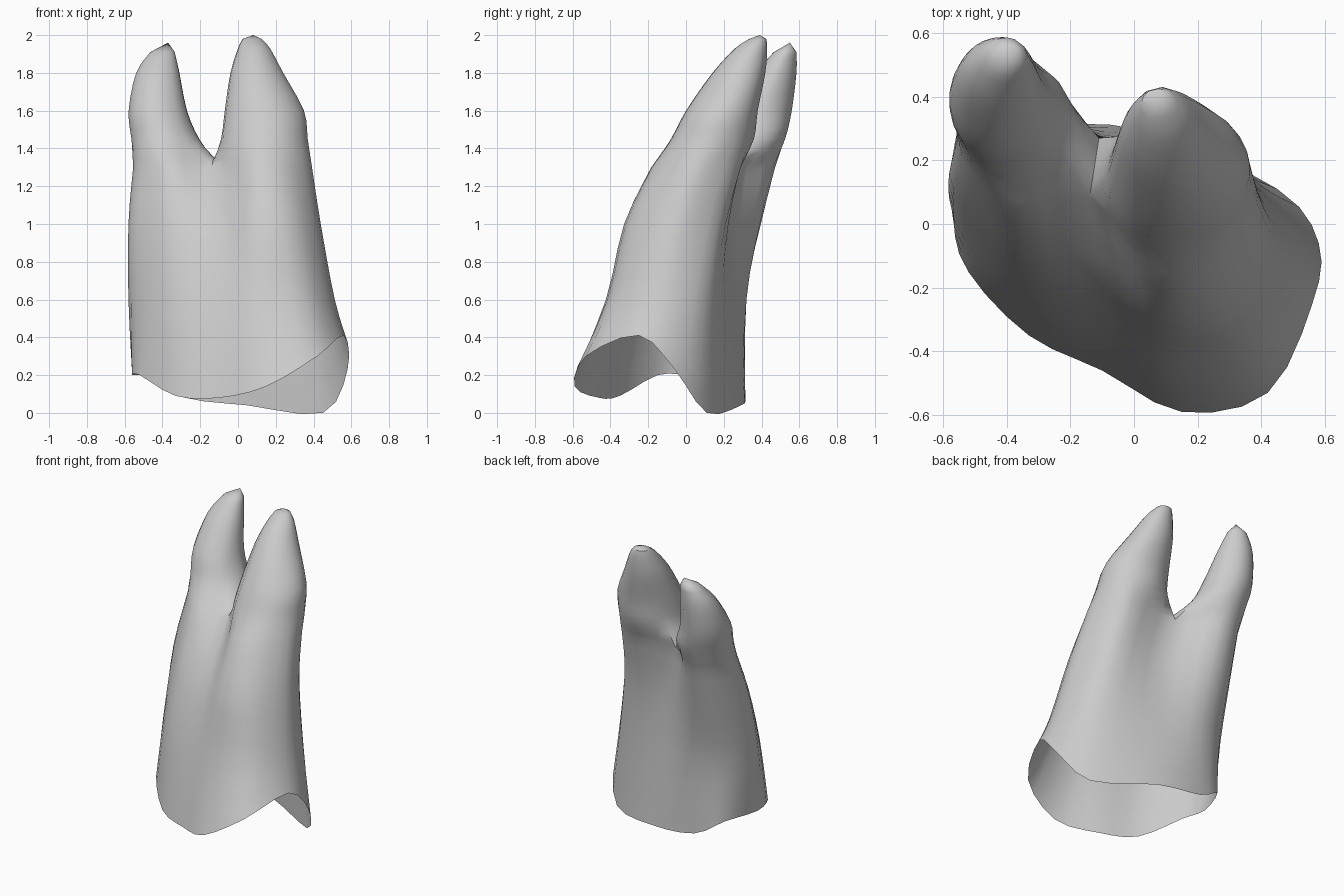
import bpy
import bmesh
import math
from mathutils import Vector

default_cube = bpy.data.objects.get("Cube")
if default_cube:
    bpy.data.objects.remove(default_cube, do_unlink=True)

AROUND = 3      # mesh steps between neighbouring section points
UPWARD = 3      # mesh steps between neighbouring sections
FRONT, BACK = 3 * AROUND, 9 * AROUND    # the grooves where the roots part


def catmull(a, b, c, d, t):
    """Point on the smooth curve between b and c."""
    return 0.5 * (2 * b + (c - a) * t + (2 * a - 5 * b + 4 * c - d) * t ** 2
                  + (3 * b - a - 3 * c + d) * t ** 3)


def smooth_ring(points):
    """Closed smooth ring through the section points."""
    n = len(points)
    return [catmull(points[i - 1], points[i], points[(i + 1) % n],
                    points[(i + 2) % n], s / AROUND)
            for i in range(n) for s in range(AROUND)]


def smooth_levels(rings):
    """Extra rings between the given ones, on a smooth vertical curve."""
    padded = [rings[0]] + rings + [rings[-1]]
    levels = []
    for i in range(len(rings) - 1):
        for s in range(UPWARD):
            levels.append([catmull(*group, s / UPWARD)
                           for group in zip(*padded[i:i + 4])])
    return levels + [rings[-1]]


def skin(bm, lower, upper):
    """Wall of quads between two rings of vertices."""
    n = len(lower)
    for i in range(n):
        j = (i + 1) % n
        bm.faces.new((lower[i], lower[j], upper[j], upper[i]))


def add_ring(bm, points):
    return [bm.verts.new(p) for p in points]


def add_root(bm, base, stations, tip):
    """Tapering root growing from a ring of vertices through oval stations."""
    centre = sum((v.co for v in base), Vector()) / len(base)
    angles = [math.atan2(v.co.y - centre.y, v.co.x - centre.x) for v in base]
    rings = [[v.co.copy() for v in base]]
    for cx, cy, z, rx, ry in stations:
        rings.append([Vector((cx + rx * math.cos(a), cy + ry * math.sin(a), z))
                      for a in angles])
    lower = base
    for level in smooth_levels(rings)[1:]:
        upper = add_ring(bm, level)
        skin(bm, lower, upper)
        lower = upper
    apex = bm.verts.new(tip)
    for i in range(len(lower)):
        bm.faces.new((lower[i], lower[(i + 1) % len(lower)], apex))


# Trunk sections: left side, round the front, right side, round the back
rim = [(-.56, .02, .2), (-.52, -.15, .2), (-.33, -.35, .09), (-.1, -.46, .08),
       (.15, -.59, .14), (.42, -.53, .3), (.56, -.25, .41), (.58, -.06, .23),
       (.45, .11, 0), (.05, .29, .04), (-.28, .31, .08), (-.47, .25, .19)]
low = [(-.58, .08), (-.49, -.11), (-.33, -.26), (-.08, -.34),
       (.12, -.42), (.36, -.39), (.5, -.2), (.49, -.01),
       (.36, .15), (0, .25), (-.28, .32), (-.49, .25)]
middle = [(-.58, .16), (-.49, .01), (-.34, -.12), (-.09, -.19),
          (.1, -.32), (.3, -.29), (.43, -.1), (.41, .06),
          (.29, .21), (-.04, .24), (-.3, .39), (-.49, .35)]
high = [(-.555, .26), (-.47, .12), (-.34, .04), (-.14, .08),
        (.06, -.16), (.24, -.16), (.38, 0), (.37, .15),
        (.25, .29), (-.11, .27), (-.32, .46), (-.49, .43)]

sections = [[Vector(p) for p in rim]]
for outline, z in ((low, .6), (middle, 1), (high, 1.3)):
    sections.append([Vector((x, y, z)) for x, y in outline])

bm = bmesh.new()

# Hollow trunk, open at the bottom
trunk = [add_ring(bm, level)
         for level in smooth_levels([smooth_ring(s) for s in sections])]
for lower, upper in zip(trunk, trunk[1:]):
    skin(bm, lower, upper)
top = trunk[-1]

# Saddle between the roots, arched from the front groove to the back groove
STEPS = 5
saddle = []
for s in range(1, STEPS):
    t = s / STEPS
    point = top[FRONT].co.lerp(top[BACK].co, t)
    point.z += .05 * math.sin(math.pi * t)
    saddle.append(bm.verts.new(point))

# Short root on one side, tall root on the other
add_root(bm, top[BACK:] + top[:FRONT + 1] + saddle,
         [(-.385, .345, 1.45, .18, .18), (-.425, .395, 1.6, .155, .165),
          (-.425, .475, 1.8, .115, .11), (-.4, .525, 1.91, .065, .06)],
         (-.37, .55, 1.96))
add_root(bm, top[FRONT:BACK + 1] + saddle[::-1],
         [(.14, .14, 1.45, .23, .22), (.14, .19, 1.6, .21, .19),
          (.1, .28, 1.8, .14, .14), (.085, .345, 1.93, .085, .085),
          (.075, .38, 1.98, .05, .045)],
         (.08, .39, 2))

mesh = bpy.data.meshes.new("tooth_roots")
bm.to_mesh(mesh)
bm.free()

# Single plain grey
grey = bpy.data.materials.new("plain_grey")
grey.use_nodes = True
colour = (.6, .6, .6, 1)
grey.diffuse_color = colour
grey.node_tree.nodes["Principled BSDF"].inputs["Base Color"].default_value = colour
mesh.materials.append(grey)

tooth = bpy.data.objects.new("tooth_roots", mesh)
bpy.context.collection.objects.link(tooth)
bpy.ops.object.select_all(action='DESELECT')
tooth.select_set(True)
bpy.context.view_layer.objects.active = tooth
bpy.ops.object.shade_smooth_by_angle(angle=math.radians(40))
